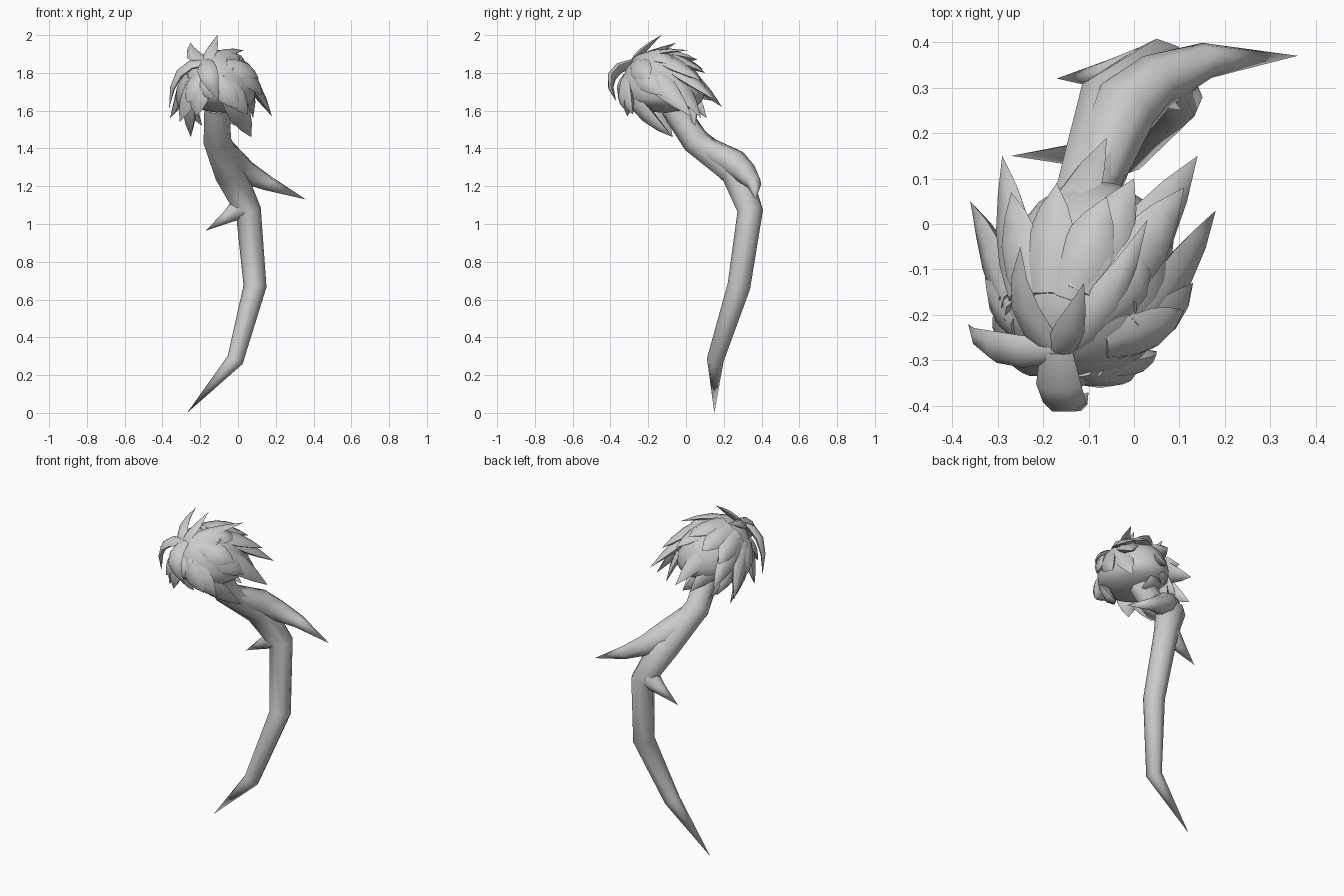
import bpy, bmesh, math
from mathutils import Vector

cube = bpy.data.objects.get("Cube")
if cube:
    bpy.data.objects.remove(cube)

grey = bpy.data.materials.new("plain grey")
grey.use_nodes = True
COLOR = (0.6, 0.6, 0.6, 1)
grey.diffuse_color = COLOR
grey.node_tree.nodes["Principled BSDF"].inputs["Base Color"].default_value = COLOR


def finish(name, bm, angle):
    bmesh.ops.recalc_face_normals(bm, faces=bm.faces)
    mesh = bpy.data.meshes.new(name)
    bm.to_mesh(mesh)
    bm.free()
    mesh.materials.append(grey)
    obj = bpy.data.objects.new(name, mesh)
    bpy.context.collection.objects.link(obj)
    bpy.ops.object.select_all(action='DESELECT')
    obj.select_set(True)
    bpy.context.view_layer.objects.active = obj
    bpy.ops.object.shade_smooth_by_angle(angle=math.radians(angle))


def sweep(name, path, radii, sides=8, flat=1.0, up=(0, -1, 0.2), angle=50):
    """Tube along a path, flattened along 'up'; a zero radius closes to a point."""
    pts = [Vector(p) for p in path]
    up = Vector(up)
    bm = bmesh.new()
    rings = []
    for i, (p, r) in enumerate(zip(pts, radii)):
        if r == 0:
            rings.append([bm.verts.new(p)])
            continue
        t = Vector()
        if i > 0:
            t += (p - pts[i - 1]).normalized()
        if i < len(pts) - 1:
            t += (pts[i + 1] - p).normalized()
        side = t.cross(up).normalized()
        n = side.cross(t).normalized()
        angles = [2 * math.pi * k / sides for k in range(sides)]
        rings.append([bm.verts.new(p + side * r * math.cos(a) + n * r * flat * math.sin(a))
                      for a in angles])
    for a, b in zip(rings, rings[1:]):
        for k in range(sides):
            j = (k + 1) % sides
            if len(b) == 1:
                bm.faces.new((a[k], a[j], b[0]))
            else:
                bm.faces.new((a[k], a[j], b[j], b[k]))
    bm.faces.new(rings[0])
    finish(name, bm, angle)


# Bent stalk, tapering to a point at the ground
sweep("stalk",
      [(-0.11, -0.07, 1.62), (-0.11, 0.05, 1.44), (-0.042, 0.265, 1.27), (0.055, 0.34, 1.07),
       (0.09, 0.28, 0.67), (-0.015, 0.155, 0.28), (-0.27, 0.15, 0)],
      [0.068, 0.074, 0.084, 0.068, 0.061, 0.045, 0])

# Two thorns growing from the stalk
sweep("large_thorn",
      [(-0.1, 0.07, 1.42), (-0.02, 0.255, 1.32), (0.05, 0.315, 1.27), (0.16, 0.36, 1.215), (0.36, 0.37, 1.13)],
      [0.062, 0.077, 0.062, 0.04, 0])
sweep("small_thorn",
      [(0.05, 0.335, 1.12), (0.01, 0.33, 1.08), (-0.06, 0.328, 1.035), (-0.17, 0.32, 0.965)],
      [0.055, 0.06, 0.033, 0])

# Rounded head, longer towards the pole and the back, flatter underneath
CENTER = Vector((-0.1, -0.14, 1.71))
RADIUS = 0.19
POLE = Vector((-0.085, -0.15, 0.16)).normalized()
bm = bmesh.new()
bmesh.ops.create_icosphere(bm, subdivisions=3, radius=RADIUS)
for v in bm.verts:
    along = v.co.dot(POLE)
    if v.co.y > 0:
        v.co.y *= 1.2
    v.co += CENTER + POLE * along * 0.12
    if v.co.z < 1.67:
        v.co.z = 1.67 - (1.67 - v.co.z) * 0.5
finish("head_core", bm, 40)


def petal(name, base, bend, tip, width, up):
    """Leaf-shaped spike on a curve through three control points."""
    base, bend, tip = Vector(base), Vector(bend), Vector(tip)
    steps = [0, 0.25, 0.5, 0.75, 1]
    path = [base * (1 - t) ** 2 + bend * 2 * t * (1 - t) + tip * t * t for t in steps]
    radii = [width * f for f in (0.7, 1, 0.97, 0.58, 0)]
    sweep(name, path, radii, 6, 0.5, up, 60)


# Overlapping petals sweeping back from the crown, given by their tips
tips = [
    (-0.06, 0.19, 1.62), (0.18, 0.03, 1.57), (0.14, 0.15, 1.66), (0.11, 0.08, 1.76),
    (0.13, -0.13, 1.68), (0.11, -0.19, 1.77), (-0.29, 0.15, 1.65), (-0.36, 0.05, 1.56),
    (-0.27, 0.07, 1.76), (-0.17, 0.09, 1.82), (0, 0.1, 1.8), (0.07, -0.07, 1.46),
    (-0.25, -0.07, 1.46), (-0.31, -0.22, 1.54), (-0.22, -0.31, 1.57), (0.05, -0.28, 1.58),
    (0, -0.33, 1.61), (-0.06, 0.06, 1.87), (-0.01, 0.05, 1.52), (-0.19, 0.05, 1.52),
    (0.03, -0.06, 1.84), (-0.32, -0.1, 1.62), (-0.27, -0.31, 1.64), (-0.14, -0.35, 1.66),
    (0.08, 0.08, 1.56), (-0.1, 0.11, 1.56), (-0.25, 0.06, 1.56),
]
for i, tip in enumerate(tips):
    out = (Vector(tip) - CENTER).normalized()
    start = POLE.slerp(out, 0.35)
    mid = POLE.slerp(out, 0.78)
    petal(f"petal_{i + 1}", CENTER + start * RADIUS, CENTER + mid * RADIUS * 1.1,
          tip, 0.062, mid)

# Curled tuft at the crown: bend point, tip, width
crown = Vector((-0.17, -0.28, 1.855))
tuft = [
    ((-0.27, -0.2, 1.89), (-0.25, -0.05, 1.96), 0.036),
    ((-0.14, -0.25, 1.91), (-0.11, -0.13, 2.0), 0.034),
    ((-0.06, -0.2, 1.92), (0.03, 0.01, 1.92), 0.042),
    ((-0.35, -0.29, 1.86), (-0.365, -0.22, 1.61), 0.04),
    ((-0.17, -0.46, 1.81), (-0.1, -0.37, 1.65), 0.052),
]
for i, (bend, tip, width) in enumerate(tuft):
    up = (Vector(bend) + Vector((0, 0, 0.1)) - CENTER).normalized()
    petal(f"tuft_{i + 1}", crown, bend, tip, width, up)
